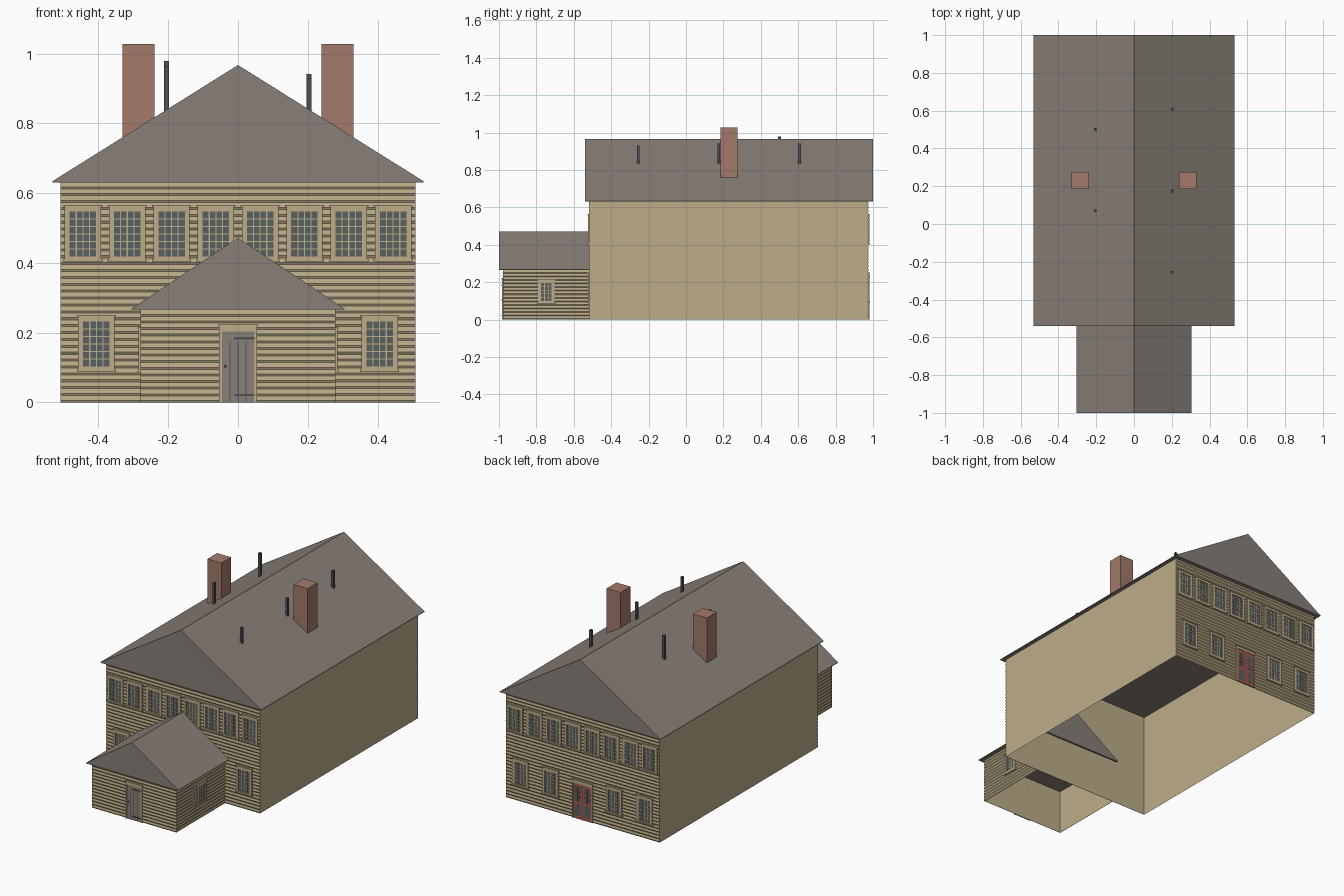
import bpy, bmesh, math
from mathutils import Matrix, Vector

if "Cube" in bpy.data.objects:
    bpy.data.objects.remove(bpy.data.objects["Cube"])


def material(name, rgb):
    lin = [(c / 255 / 12.92) if c < 11 else ((c / 255 + 0.055) / 1.055) ** 2.4 for c in rgb]
    m = bpy.data.materials.new(name)
    m.use_nodes = True
    m.diffuse_color = (*lin, 1)
    node = next(n for n in m.node_tree.nodes if n.type == 'BSDF_PRINCIPLED')
    node.inputs["Base Color"].default_value = (*lin, 1)
    node.inputs["Roughness"].default_value = 0.9
    return m


TAN = material("tan_clapboard", (188, 172, 137))
GREY = material("grey_shingle", (136, 127, 120))
BRICK = material("brick", (163, 122, 107))
GLASS = material("window_glass", (90, 96, 97))
IRON = material("dark_iron", (78, 82, 83))
RED = material("red_paint", (160, 88, 78))


def mesh_from(name, bm, mats):
    bmesh.ops.recalc_face_normals(bm, faces=bm.faces)
    me = bpy.data.meshes.new(name)
    bm.to_mesh(me)
    bm.free()
    for m in mats:
        me.materials.append(m)
    return me


def place(name, me, matrix=None):
    ob = bpy.data.objects.new(name, me)
    ob.matrix_world = matrix or Matrix()
    bpy.context.collection.objects.link(ob)
    return ob


def box(bm, x, y, z, mat=0):
    """Add a box spanning the given (low, high) pairs."""
    mid = Vector([(a + b) / 2 for a, b in (x, y, z)])
    size = [abs(b - a) for a, b in (x, y, z)]
    res = bmesh.ops.create_cube(bm, size=1, matrix=Matrix.Translation(mid) @ Matrix.Diagonal((*size, 1)))
    for f in {f for v in res["verts"] for f in v.link_faces}:
        f.material_index = mat


def prism(bm, profile, axis_range, make):
    """Extrude a closed profile along one axis; make() turns (a, b, t) into a point."""
    ends = [[bm.verts.new(make(a, b, t)) for a, b in profile] for t in axis_range]
    n = len(profile)
    for ring in ends:
        bm.faces.new(ring)
    for i in range(n):
        j = (i + 1) % n
        bm.faces.new((ends[0][i], ends[0][j], ends[1][j], ends[1][i]))


def on_wall(x, y, turn=0):
    """Wall frame whose local -y points out of the wall."""
    return Matrix.Translation((x, y, 0)) @ Matrix.Rotation(turn, 4, 'Z')


# Shells, open underneath
def shell(name, x, y, z):
    bm = bmesh.new()
    box(bm, (-x, x), y, (0, z))
    floor = [f for f in bm.faces if f.calc_center_median().z < 0.001]
    bmesh.ops.delete(bm, geom=floor, context='FACES_ONLY')
    place(name, mesh_from(name, bm, [TAN]))


shell("main_walls", 0.508, (-0.516, 0.972), 0.634)
shell("entry_walls", 0.276, (-0.976, -0.517), 0.268)


# Clapboard siding with a saw-tooth profile
def siding(name, half, height, rows, matrix):
    bm = bmesh.new()
    step = height / rows
    profile = [(0, 0)]
    for i in range(rows):
        z = i * step
        profile += [(-0.001, z), (-0.004, z + 0.3 * step), (-0.0015, z + 0.999 * step)]
    profile.append((0, height))
    prism(bm, profile, (-half, half), lambda a, b, t: (t, a, b))
    place(name, mesh_from(name, bm, [TAN]), matrix)


siding("front_siding", 0.508, 0.632, 32, on_wall(0, -0.516))
siding("back_siding", 0.508, 0.632, 32, on_wall(0, 0.972, math.pi))
siding("entry_front_siding", 0.28, 0.266, 14, on_wall(0, -0.976))
for side, label in ((1, "left"), (-1, "right")):
    siding(f"entry_{label}_siding", 0.229, 0.266, 14,
           on_wall(0.276 * side, -0.747, side * math.pi / 2))


# Gabled roofs
def roof(name, half, eave, ridge, y):
    bm = bmesh.new()
    profile = [(-half, eave), (half, eave), (half, eave + 0.003), (0, ridge), (-half, eave + 0.003)]
    prism(bm, profile, y, lambda a, b, t: (a, t, b))
    place(name, mesh_from(name, bm, [GREY]))


roof("main_roof", 0.532, 0.631, 0.967, (-0.54, 1.0))
roof("entry_roof", 0.305, 0.266, 0.472, (-1.0, -0.505))

# Chimneys
for x, label in ((0.285, "left"), (-0.285, "right")):
    bm = bmesh.new()
    box(bm, (x - 0.046, x + 0.046), (0.184, 0.276), (0.70, 1.028))
    place(f"{label}_chimney", mesh_from("chimney", bm, [BRICK]))

# Roof vent pipes
VENTS = ((0.203, -0.255, 0.93), (0.203, 0.175, 0.942), (0.203, 0.607, 0.942),
         (-0.205, 0.07, 0.965), (-0.205, 0.5, 0.978))
for i, (x, y, top) in enumerate(VENTS):
    bm = bmesh.new()
    box(bm, (x - 0.007, x + 0.007), (y - 0.007, y + 0.007), (0.80, top))
    place(f"roof_vent_{i + 1}", mesh_from("roof_vent", bm, [IRON]))


# Multi-pane windows: glass, casing, head, sill and glazing bars
def panes(bm, x, z, cols, rows, bar, depth, glass, trim):
    box(bm, x, (0, -depth), z, glass)
    w, h = (x[1] - x[0]) / cols, (z[1] - z[0]) / rows
    for i in range(1, cols):
        c = x[0] + i * w
        box(bm, (c - bar, c + bar), (0, -depth - 0.0015), z, trim)
    for i in range(1, rows):
        c = z[0] + i * h
        box(bm, x, (0, -depth - 0.0015), (c - bar, c + bar), trim)


def window_mesh(name, half, z0, z1, jamb, cols, rows):
    bm = bmesh.new()
    inner = half - jamb
    low, high = z0 + 0.012, z1 - 0.018
    panes(bm, (-inner, inner), (low, high), cols, rows, 0.0016, 0.0055, 1, 0)
    for s in (-1, 1):
        box(bm, (s * inner, s * half), (0, -0.009), (z0, z1))
    box(bm, (-inner, inner), (0, -0.009), (high, z1))
    box(bm, (-inner, inner), (0, -0.009), (z0, low))
    for z, h in ((z0 - 0.003, 0.008), (z1 - 0.004, 0.005)):
        box(bm, (-half - 0.004, half + 0.004), (0, -0.012), (z, z + h))
    return mesh_from(name, bm, [TAN, GLASS])


upper = window_mesh("upper_window", 0.052, 0.406, 0.565, 0.014, 4, 6)
lower = window_mesh("lower_window", 0.052, 0.091, 0.25, 0.014, 4, 6)
small = window_mesh("entry_window", 0.044, 0.088, 0.214, 0.015, 3, 5)

for label, wall, ground in (("front", on_wall(0, -0.516), (-0.406, 0.406)),
                            ("back", on_wall(0, 0.972, math.pi), (-0.41, -0.21, 0.21, 0.41))):
    for i in range(8):
        place(f"{label}_upper_window_{i + 1}", upper, wall @ Matrix.Translation(((i - 3.5) * 0.127, 0, 0)))
    for i, x in enumerate(ground):
        place(f"{label}_lower_window_{i + 1}", lower, wall @ Matrix.Translation((x, 0, 0)))
for side, label in ((1, "left"), (-1, "right")):
    place(f"entry_{label}_window", small, on_wall(0.276 * side, -0.747, side * math.pi / 2))


# Door casing shared by both doors
def casing(bm, inner, half, top):
    for s in (-1, 1):
        box(bm, (s * inner, s * half), (0, -0.009), (0, top))
    box(bm, (-half, half), (0, -0.009), (top, top + 0.016))
    box(bm, (-half - 0.003, half + 0.003), (0, -0.012), (top + 0.016, top + 0.021))


# Plank front door with strap hinges and a latch
bm = bmesh.new()
casing(bm, 0.046, 0.055, 0.203)
box(bm, (-0.046, 0.046), (0, -0.006), (0, 0.203), 1)
for x in (-0.023, 0, 0.023):
    box(bm, (x - 0.0015, x + 0.0015), (0, -0.0065), (0.003, 0.175), 2)
for z in (0.022, 0.184):
    box(bm, (-0.012, 0.048), (0, -0.0095), (z - 0.003, z + 0.003), 2)
box(bm, (-0.04, -0.033), (0, -0.011), (0.1, 0.107), 2)
place("front_door", mesh_from("front_door", bm, [TAN, GREY, IRON]), on_wall(0, -0.976))

# Red glazed double door at the back
bm = bmesh.new()
casing(bm, 0.062, 0.068, 0.21)
box(bm, (-0.062, 0.062), (0, -0.006), (0, 0.21), 1)
for s in (-1, 1):
    x = sorted((s * 0.013, s * 0.05))
    panes(bm, x, (0.105, 0.19), 2, 3, 0.0018, 0.0068, 2, 1)
    panes(bm, x, (0.02, 0.085), 1, 1, 0.0018, 0.0068, 2, 1)
box(bm, (-0.0015, 0.0015), (0, -0.0075), (0, 0.21), 3)
place("back_door", mesh_from("back_door", bm, [TAN, RED, GLASS, IRON]), on_wall(0, 0.972, math.pi))
